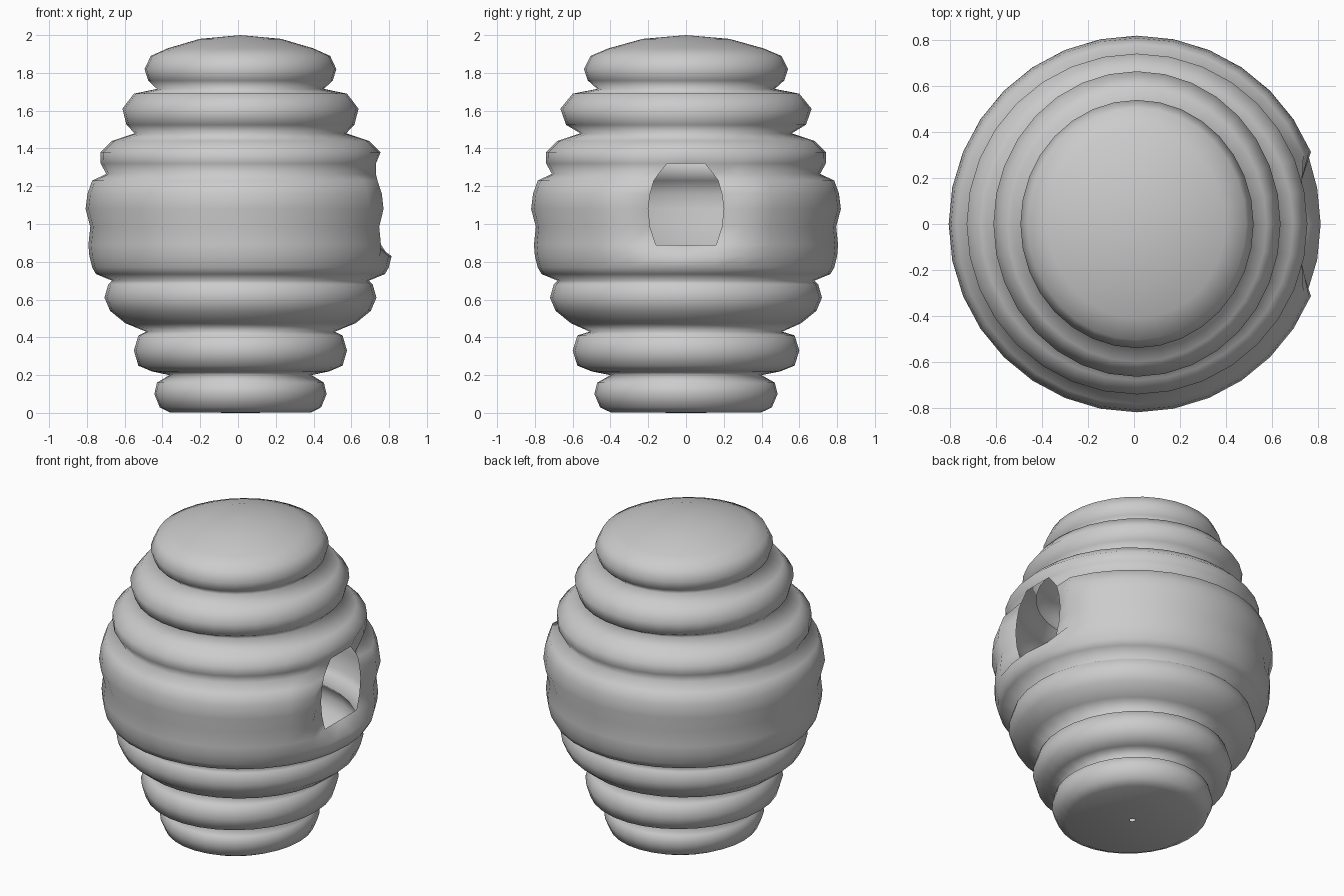
import bpy, bmesh
from math import sin, cos, pi

SEG = 32
CX = 0.013
# ring profile: (radius, height, x scale)
N = 0.94
profile = [
    (0.015, 0.0, 1), (0.40, 0.003, N), (0.455, 0.03, N), (0.485, 0.10, N), (0.47, 0.16, N), (0.40, 0.20, N),
    (0.50, 0.22, N), (0.575, 0.25, N), (0.60, 0.33, N), (0.575, 0.41, N), (0.51, 0.43, 0.98),
    (0.61, 0.475, 1), (0.69, 0.54, 1), (0.72, 0.61, 1), (0.70, 0.68, 1), (0.68, 0.70, 1),
    (0.765, 0.735, 1), (0.785, 0.77, 1), (0.80, 0.83, 1), (0.805, 0.89, 1), (0.795, 0.985, 1),
    (0.82, 1.08, 1), (0.81, 1.16, 1), (0.785, 1.23, 1), (0.71, 1.265, 1), (0.74, 1.32, 1),
    (0.742, 1.38, 1), (0.68, 1.44, 1), (0.56, 1.48, 1), (0.635, 1.525, 0.95), (0.665, 1.61, N), (0.60, 1.69, N),
    (0.47, 1.715, N), (0.52, 1.76, N), (0.54, 1.82, N), (0.505, 1.89, N), (0.41, 1.93, N),
    (0.23, 1.98, N), (0.0, 2.0, 1),
]
# entrance half width at each ring height it crosses
entrance = {0.89: 0.16, 0.985: 0.19, 1.08: 0.20, 1.16: 0.19, 1.23: 0.17, 1.265: 0.145, 1.32: 0.10}

bm = bmesh.new()
rings = []
for r, z, sx in profile:
    if r == 0:
        rings.append([bm.verts.new((CX, 0, z))] * SEG)
        continue
    ring = [bm.verts.new((CX + r * sx * cos(2 * pi * i / SEG), r * sin(2 * pi * i / SEG), z)) for i in range(SEG)]
    # draw the wall inward around the entrance
    if z in entrance:
        for i, s in ((1, 1), (-1, -1), (0, 0)):
            ring[i].co.x = 0.73
            ring[i].co.y = s * entrance[z]
    rings.append(ring)

# skin the rings, leaving the entrance open
for k in range(len(rings) - 1):
    lo, hi = rings[k], rings[k + 1]
    opening = profile[k][1] in entrance and profile[k + 1][1] in entrance
    for i in range(SEG):
        if opening and i in (0, SEG - 1):
            continue
        j = (i + 1) % SEG
        if hi[i] is hi[j]:
            f = bm.faces.new((lo[i], lo[j], hi[i]))
        else:
            f = bm.faces.new((lo[i], lo[j], hi[j], hi[i]))
        f.smooth = True
# drop unused vertices in the middle of the opening
bmesh.ops.delete(bm, geom=[v for v in bm.verts if not v.link_faces], context='VERTS')

me = bpy.data.meshes.new("beehive")
bm.to_mesh(me)
bm.free()
bpy.context.collection.objects.link(bpy.data.objects.new("beehive", me))
